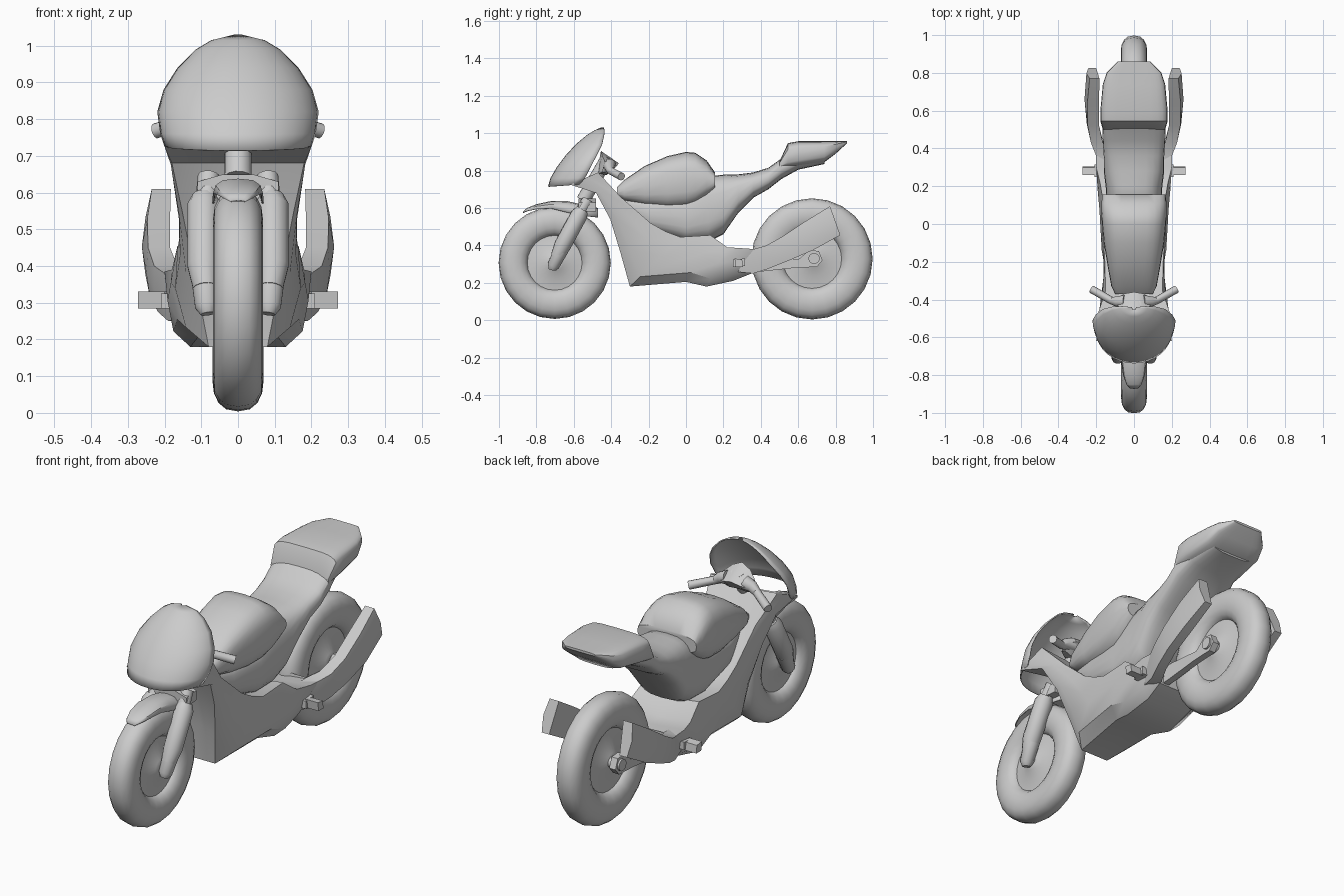
import bpy, bmesh
from math import sin, cos, pi, copysign
from mathutils import Vector


def skin(name, rows, cyclic=True, caps=True, mirror=False, thick=0, angle=35):
    """Join rows of points into one surface."""
    bm = bmesh.new()
    vs = [[bm.verts.new(p) for p in r] for r in rows]
    n = len(rows[0])
    for a, b in zip(vs, vs[1:]):
        for i in range(n if cyclic else n - 1):
            j = (i + 1) % n
            bm.faces.new((a[i], a[j], b[j], b[i]))
    if caps:
        bm.faces.new(vs[0])
        bm.faces.new(vs[-1])
    bmesh.ops.remove_doubles(bm, verts=bm.verts, dist=1e-5)
    bmesh.ops.recalc_face_normals(bm, faces=bm.faces)
    me = bpy.data.meshes.new(name)
    bm.to_mesh(me)
    bm.free()
    ob = bpy.data.objects.new(name, me)
    bpy.context.collection.objects.link(ob)
    bpy.ops.object.select_all(action='DESELECT')
    ob.select_set(True)
    bpy.context.view_layer.objects.active = ob
    bpy.ops.object.shade_smooth_by_angle(angle=angle * pi / 180)
    if mirror:
        m = ob.modifiers.new("mirror", 'MIRROR')
        m.use_clip = True
    if thick:
        s = ob.modifiers.new("thickness", 'SOLIDIFY')
        s.thickness = thick
    return ob


def rod(name, pts, radii, n=12, mirror=False):
    """Round bar along a path with a radius at every point."""
    pts = [Vector(p) for p in pts]
    rows = []
    for i, p in enumerate(pts):
        d = (pts[min(i + 1, len(pts) - 1)] - pts[max(i - 1, 0)]).normalized()
        u = d.orthogonal().normalized() if i == 0 else (u - d * u.dot(d)).normalized()
        v = d.cross(u)
        rows.append([p + radii[i] * (u * cos(2 * pi * k / n) + v * sin(2 * pi * k / n))
                     for k in range(n)])
    return skin(name, rows, mirror=mirror)


def power_of(c, e):
    return copysign(abs(c) ** e, c)


def body(name, sections, power=3, n=24, angle=35):
    """Rounded-box sections along y: (y, half width, bottom, top)."""
    rows = []
    for y, w, lo, hi in sections:
        rows.append([(w * power_of(cos(2 * pi * k / n), 2 / power), y, (lo + hi) / 2
                      + (hi - lo) / 2 * power_of(sin(2 * pi * k / n), 2 / power)) for k in range(n)])
    return skin(name, rows, angle=angle)


def wheel(side, y, z, r, w):
    """Tyre and hub disc turned about the x axis."""
    t = r * 0.265
    def ring(x, rad, n=24):
        return [(x, y + rad * cos(2 * pi * k / n), z + rad * sin(2 * pi * k / n)) for k in range(n)]
    tyre = [ring(w * power_of(cos(2 * pi * k / 16), 0.8), r - t + t * power_of(sin(2 * pi * k / 16), 0.9))
            for k in range(17)]
    skin(side + "_tyre", tyre, caps=False, angle=60)
    half = [(0.06, 0.03), (0.055, 0.045), (0.035, r * 0.3), (0.03, r * 0.55)]
    hub = [ring(x, q) for x, q in half] + [ring(-x, q) for x, q in reversed(half)]
    skin(side + "_hub", hub)


def box(name, corners, x0, x1, mirror=True):
    """Side outline of (y, z) points extruded from x0 to x1."""
    skin(name, [[(x, y, z) for y, z in corners] for x in (x0, x1)], mirror=mirror)


# Wheels
wheel("front", -0.702, 0.307, 0.30, 0.068)
wheel("rear", 0.674, 0.328, 0.324, 0.07)

# Front cowl: curved open shell (height, half width, front y, rear y)
cowl = [(0.725, 0.20, -0.738, -0.57), (0.76, 0.212, -0.725, -0.54), (0.82, 0.22, -0.69, -0.51),
        (0.88, 0.203, -0.645, -0.48), (0.94, 0.165, -0.59, -0.45), (0.99, 0.115, -0.53, -0.438),
        (1.015, 0.073, -0.49, -0.435), (1.03, 0.012, -0.455, -0.44)]
skin("front_cowl", [[(w * sin(k * pi / 16), b + (f - b) * cos(k * pi / 16),
                      z - 0.01 * cos(k * pi / 16) * (z < 0.74)) for k in range(9)]
                    for z, w, f, b in cowl], cyclic=False, caps=False, mirror=True, thick=0.006)

# Side fairing: rows fan from the cowl to the tail, leading edge to trailing edge
fan = [((0.20, -0.62, 0.725), (0.19, -0.47, 0.79), 0.00, 0.05),
       ((0.18, -0.48, 0.68), (0.15, -0.35, 0.66), 0.01, 0.08),
       ((0.15, -0.405, 0.54), (0.155, -0.19, 0.52), 0.01, 0.06),
       ((0.115, -0.35, 0.36), (0.16, -0.11, 0.475), 0.02, 0.05),
       ((0.08, -0.30, 0.18), (0.165, -0.03, 0.445), 0.05, 0.0),
       ((0.11, 0.00, 0.205), (0.165, 0.13, 0.455), 0.05, 0.0),
       ((0.13, 0.11, 0.18), (0.18, 0.22, 0.39), 0.04, 0.0),
       ((0.12, 0.25, 0.21), (0.20, 0.30, 0.385), 0.03, 0.0),
       ((0.13, 0.35, 0.25), (0.20, 0.37, 0.38), 0.01, 0.0)]
rows = []
for a, b, bulge, back in fan:
    a, b = Vector(a), Vector(b)
    q = [a.lerp(b, t) + Vector((bulge * k, 0, 0)) for t, k in ((0, 0), (0.2, 0.9), (0.6, 0.8), (1, 0))]
    rows.append([Vector((0, a.y + back, a.z))] + q + [Vector((0, b.y, b.z - 0.02))])
rows.append([Vector((0, p.y, p.z)) for p in rows[-1]])
skin("side_fairing", rows, cyclic=False, caps=False, mirror=True)

# Tank, frame with seat, and tail
body("fuel_tank", [(-0.37, 0.10, 0.66, 0.71), (-0.33, 0.12, 0.635, 0.75), (-0.22, 0.14, 0.605, 0.825),
                   (-0.1, 0.16, 0.59, 0.877), (0.0, 0.17, 0.595, 0.90), (0.05, 0.172, 0.61, 0.895),
                   (0.11, 0.172, 0.65, 0.855), (0.155, 0.168, 0.70, 0.79)])
body("seat_and_frame", [(-0.34, 0.08, 0.58, 0.66), (-0.2, 0.12, 0.48, 0.66), (0.0, 0.135, 0.42, 0.68),
                        (0.12, 0.145, 0.42, 0.77), (0.20, 0.15, 0.46, 0.778), (0.28, 0.16, 0.575, 0.78),
                        (0.36, 0.16, 0.655, 0.79), (0.44, 0.165, 0.70, 0.815),
                        (0.51, 0.168, 0.755, 0.865), (0.60, 0.15, 0.805, 0.91),
                        (0.74, 0.13, 0.835, 0.92)])
body("tail", [(0.50, 0.165, 0.81, 0.85), (0.545, 0.178, 0.81, 0.947), (0.60, 0.178, 0.82, 0.957),
              (0.74, 0.165, 0.845, 0.957), (0.80, 0.145, 0.89, 0.957), (0.86, 0.085, 0.945, 0.957)], power=4)

# Exhausts: flared box ducts (y top, z top, y low, z low, inner x, outer x, lean)
duct = [(0.26, 0.37, 0.26, 0.26, 0.12, 0.17, 0.0), (0.36, 0.38, 0.36, 0.25, 0.13, 0.20, 0.0),
        (0.43, 0.40, 0.44, 0.275, 0.165, 0.228, 0.0),
        (0.52, 0.45, 0.54, 0.315, 0.19, 0.25, 0.005), (0.64, 0.53, 0.68, 0.375, 0.20, 0.262, 0.015),
        (0.77, 0.61, 0.825, 0.455, 0.20, 0.252, 0.017)]
skin("exhaust", [[(i - l, yt, zt), (o - l, yt, zt), (o, (yt + yl) / 2, (zt + zl) / 2),
                  (o - 0.01, yl, zl), (i, yl, zl)] for yt, zt, yl, zl, i, o, l in duct], mirror=True)

# Swingarm and rear axle
box("swingarm", [(0.22, 0.34), (0.22, 0.25), (0.40, 0.26), (0.58, 0.28), (0.70, 0.285),
                 (0.73, 0.32), (0.71, 0.37), (0.66, 0.375), (0.60, 0.325), (0.42, 0.34)], 0.075, 0.11)
rod("rear_axle", [(-0.12, 0.685, 0.33), (0.12, 0.685, 0.33)], [0.03, 0.03])

# Foot pegs
box("foot_peg", [(0.25, 0.285), (0.25, 0.325), (0.315, 0.33), (0.315, 0.29)], 0.14, 0.21)
box("foot_peg_end", [(0.265, 0.285), (0.26, 0.33), (0.30, 0.325), (0.305, 0.285)], 0.20, 0.272)

# Front fork, axle and clamps
rod("fork_foot", [(0.082, -0.715, 0.27), (0.085, -0.71, 0.29), (0.09, -0.665, 0.38)],
    [0.02, 0.033, 0.04], mirror=True)
rod("fork_sleeve", [(0.088, -0.69, 0.34), (0.093, -0.66, 0.40), (0.093, -0.57, 0.565), (0.09, -0.555, 0.59)],
    [0.035, 0.046, 0.046, 0.034], mirror=True)
rod("fork_tube", [(0.09, -0.60, 0.52), (0.08, -0.525, 0.645)], [0.032, 0.03], mirror=True)
rod("front_axle", [(-0.10, -0.70, 0.307), (0.10, -0.70, 0.307)], [0.025, 0.025])
skin("lower_clamp", [[(-0.11 * s, y, 0.58), (0.11 * s, y, 0.58), (0.11 * s, y, 0.63), (0.04 * s, y, 0.65),
                      (-0.04 * s, y, 0.65), (-0.11 * s, y, 0.63)] for y, s in ((-0.575, 1), (-0.48, 0.9))])
rod("steering_head", [(0, -0.55, 0.64), (0, -0.42, 0.87)], [0.038, 0.035])

# Handlebar with its top clamp, tapering outward into the grips
clamp = [(0, 1.0), (0.05, 0.85), (0.085, 0.5)]
skin("top_clamp", [[(x, -0.415 + dy * s, 0.84 - x * 0.25 + dz * s) for dy, dz in
                    ((-0.04, 0.065), (-0.06, -0.05), (-0.01, -0.06), (0.055, 0.0))]
                   for x, s in clamp], caps=False, mirror=True)
rod("handlebar", [(0.05, -0.41, 0.83), (0.09, -0.41, 0.82), (0.12, -0.405, 0.80), (0.225, -0.345, 0.768)],
    [0.035, 0.028, 0.02, 0.021], mirror=True)

# Front fender (y, z, half width, side drop)
fender = [(-0.872, 0.58, 0.02, 0.005), (-0.85, 0.60, 0.04, 0.015), (-0.80, 0.62, 0.058, 0.025),
          (-0.72, 0.638, 0.068, 0.04), (-0.64, 0.638, 0.07, 0.06), (-0.56, 0.62, 0.07, 0.06),
          (-0.47, 0.60, 0.06, 0.05)]
skin("front_fender", [[(0, y, z), (w * 0.6, y, z - d * 0.1), (w * 0.9, y, z - d * 0.45), (w, y, z - d)]
                      for y, z, w, d in fender],
     cyclic=False, caps=False, mirror=True, thick=0.005)
